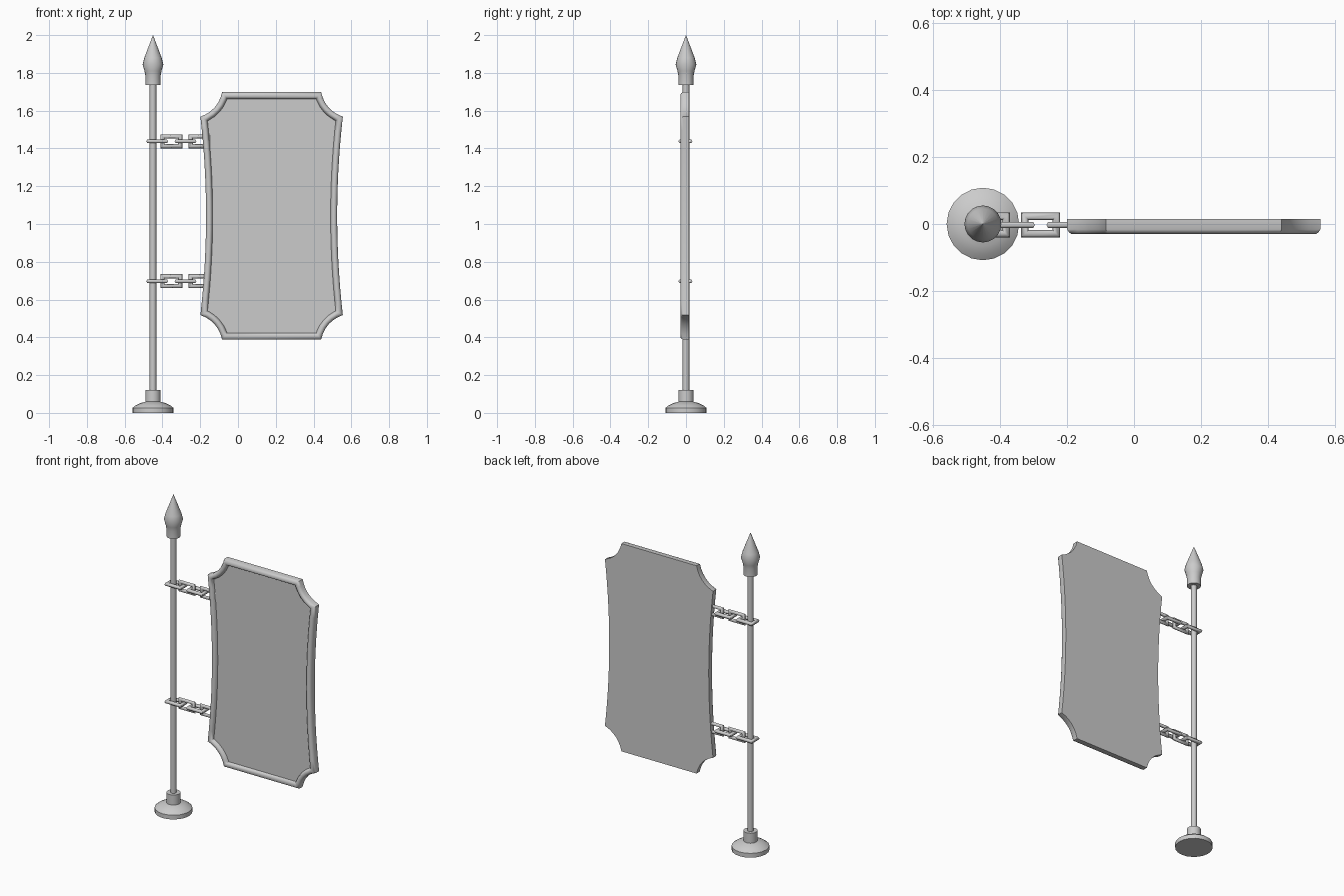
import bpy, bmesh, math
from mathutils import Vector

cube = bpy.data.objects.get("Cube")
if cube:
    bpy.data.objects.remove(cube)

iron = bpy.data.materials.new("grey iron")
iron.use_nodes = True
GREY = (0.6, 0.6, 0.6, 1)
iron.diffuse_color = GREY
iron.node_tree.nodes["Principled BSDF"].inputs["Base Color"].default_value = GREY

POLE_X = -0.45


def finish(name, bm, angle=40):
    bmesh.ops.recalc_face_normals(bm, faces=bm.faces)
    mesh = bpy.data.meshes.new(name)
    bm.to_mesh(mesh)
    bm.free()
    mesh.materials.append(iron)
    obj = bpy.data.objects.new(name, mesh)
    bpy.context.collection.objects.link(obj)
    bpy.ops.object.select_all(action="DESELECT")
    obj.select_set(True)
    bpy.context.view_layer.objects.active = obj
    bpy.ops.object.shade_smooth_by_angle(angle=math.radians(angle))
    return obj


def bridge(bm, a, b):
    n = len(a)
    for i in range(n):
        j = (i + 1) % n
        bm.faces.new((a[i], a[j], b[j], b[i]))


def turned(name, profile, sides=20):
    """Solid of revolution about the pole axis from (radius, z) pairs."""
    bm = bmesh.new()
    rings = []
    for r, z in profile:
        rings.append([bm.verts.new((POLE_X + r * math.cos(math.tau * i / sides),
                                    r * math.sin(math.tau * i / sides), z))
                      for i in range(sides)])
    for a, b in zip(rings, rings[1:]):
        bridge(bm, a, b)
    bm.faces.new(rings[0])
    bm.faces.new(rings[-1])
    bmesh.ops.remove_doubles(bm, verts=bm.verts, dist=0.0001)
    return finish(name, bm)


# Pole, foot and spear finial
turned("pole", [(0.0175, 0.05), (0.0175, 1.76)], 16)
turned("foot", [(0.108, 0), (0.108, 0.027), (0.09, 0.041), (0.066, 0.052),
                (0.04, 0.059), (0.04, 0.122)])
turned("finial", [(0.04, 1.737), (0.04, 1.785), (0.045, 1.81), (0.055, 1.845),
                  (0.046, 1.88), (0.0005, 2.0)])


# Sign board outline: waisted sides and scooped corners
def arc(a, b, sag, steps):
    """Points from a up to b along a curve bowed by sag to the left."""
    a, b = Vector(a), Vector(b)
    side = Vector((a.y - b.y, b.x - a.x)).normalized()
    return [a.lerp(b, i / steps) + side * sag * 4 * (i / steps) * (1 - i / steps)
            for i in range(steps)]


HALF_W, HALF_H, TOP_W, SHOULDER = 0.377, 0.655, 0.262, 0.525
half = arc((HALF_W, -SHOULDER), (HALF_W, SHOULDER), 0.03, 14)
half += arc((HALF_W, SHOULDER), (TOP_W, HALF_H), 0.024, 6)
half.append(Vector((TOP_W, HALF_H)))
half += arc((-TOP_W, HALF_H), (-HALF_W, SHOULDER), 0.024, 6)
outline = half + [-p for p in half]
# the scoops left over at the bottom come from the half-turn of the top ones


def inset(points, d):
    """Mitred inward offset of an anticlockwise outline."""
    result = []
    for i, p in enumerate(points):
        u = (p - points[i - 1]).normalized()
        v = (points[(i + 1) % len(points)] - p).normalized()
        n1, n2 = Vector((-u.y, u.x)), Vector((-v.y, v.x))
        result.append(p + (n1 + n2) * d / (1 + n1.dot(n2)))
    return result


bm = bmesh.new()
rings = []
for d, y in [(0, 0.015), (0, -0.016), (0.005, -0.025), (0.0125, -0.03),
             (0.0225, -0.03), (0.03, -0.025), (0.035, -0.01)]:
    rings.append([bm.verts.new((0.178 + p.x, y, 1.043 + p.y)) for p in inset(outline, d)])
for a, b in zip(rings, rings[1:]):
    bridge(bm, a, b)
bm.faces.new(rings[0])
bm.faces.new(rings[-1])
finish("sign_board", bm, 50)


# Chain links: rectangular loops of six-sided bar
def link(name, x, z, upright):
    bm = bmesh.new()
    loops = []
    for sx, sw in ((1, 1), (-1, 1), (-1, -1), (1, -1)):
        ring = []
        for k in range(6):
            t = math.tau * k / 6
            out, lift = 0.011 * math.cos(t), 0.011 * math.sin(t)
            u, w = sx * (0.047 + out), sw * (0.026 + out)
            ring.append(bm.verts.new((x + u, lift - 0.003, z + w) if upright
                                     else (x + u, w - 0.003, z + lift)))
        loops.append(ring)
    for i in range(4):
        bridge(bm, loops[i - 1], loops[i])
    finish(name, bm, 65)


for level, z in (("lower", 0.697), ("upper", 1.438)):
    for i in range(4):
        link(f"{level}_chain_link_{i + 1}", -0.428 + 0.075 * i, z, i % 2 == 1)
